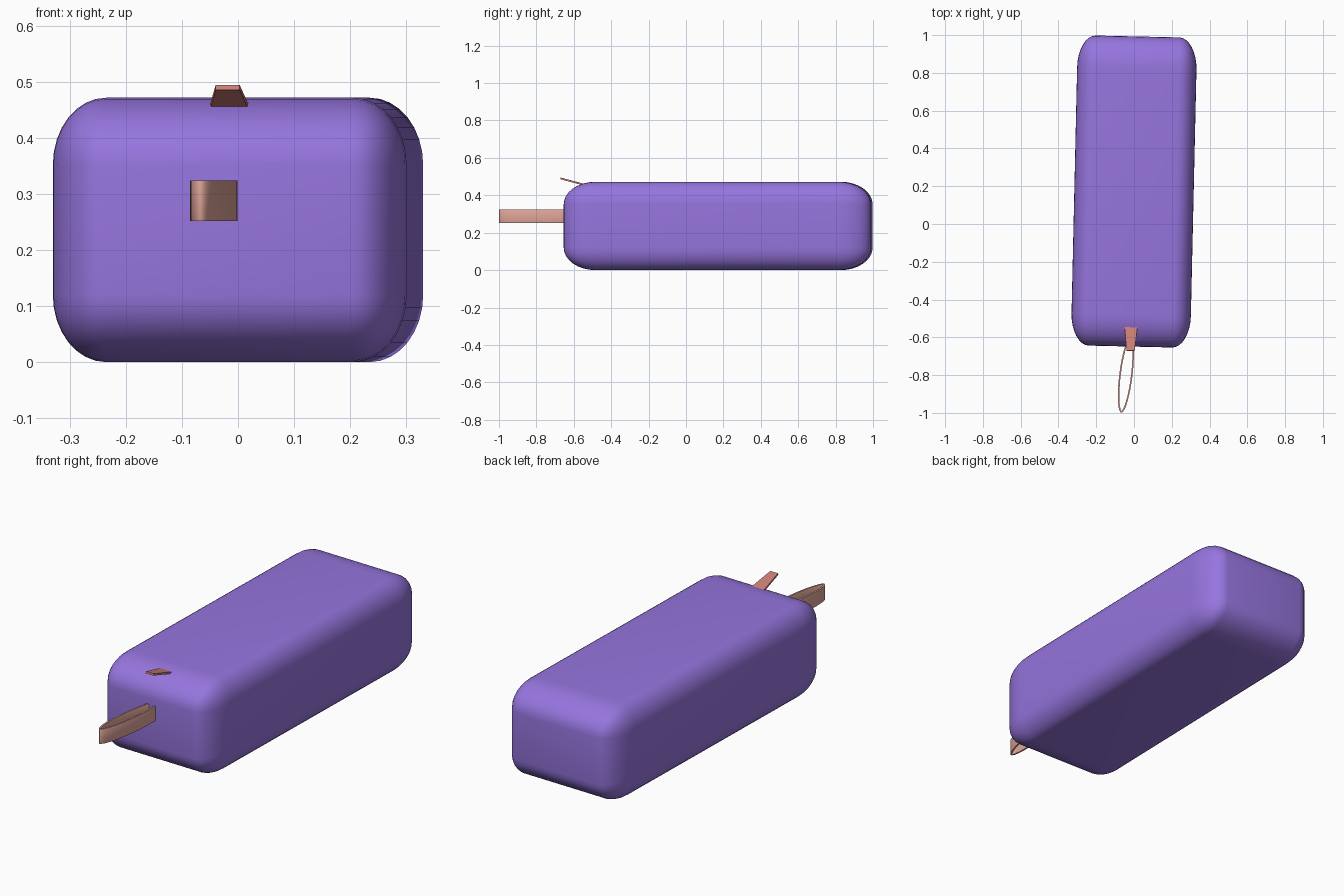
import bpy, bmesh
from math import radians
from mathutils import Matrix, Vector

cube = bpy.data.objects.get("Cube")
if cube:
    bpy.data.objects.remove(cube, do_unlink=True)


def material(name, rgb):
    m = bpy.data.materials.new(name)
    m.use_nodes = True
    m.diffuse_color = (*rgb, 1)
    m.node_tree.nodes["Principled BSDF"].inputs["Base Color"].default_value = (*rgb, 1)
    return m


def add_object(name, bm, mat, location, rotation):
    bmesh.ops.recalc_face_normals(bm, faces=bm.faces)
    mesh = bpy.data.meshes.new(name)
    bm.to_mesh(mesh)
    bm.free()
    mesh.materials.append(mat)
    ob = bpy.data.objects.new(name, mesh)
    ob.location = location
    ob.rotation_euler = [radians(a) for a in rotation]
    bpy.context.collection.objects.link(ob)
    return ob


def smooth(ob, angle):
    bpy.ops.object.select_all(action="DESELECT")
    ob.select_set(True)
    bpy.context.view_layer.objects.active = ob
    bpy.ops.object.shade_smooth_by_angle(angle=radians(angle))


purple = material("purple", (0.305, 0.178, 0.73))
pink = material("pale pink", (0.74, 0.38, 0.32))
red = material("dusty red", (0.61, 0.215, 0.18))

# Body: box with rounding that differs per axis, made by bevelling then stretching
half = Vector((0.316, 0.821, 0.236))
rounding = Vector((0.095, 0.17, 0.12))
bm = bmesh.new()
bmesh.ops.create_cube(bm, size=2)
bmesh.ops.scale(bm, vec=[h / r for h, r in zip(half, rounding)], verts=bm.verts)
bmesh.ops.bevel(bm, geom=bm.edges[:], offset=1, segments=8, profile=0.5, affect="EDGES")
bmesh.ops.scale(bm, vec=rounding, verts=bm.verts)
body = add_object("body", bm, purple, (0, 0.172, 0.236), (0, 0, -1.3))
smooth(body, 40)

# Pull loop: thin oval band
bm = bmesh.new()
bmesh.ops.create_cone(bm, cap_ends=False, segments=48, radius1=1, radius2=1, depth=0.073)
bmesh.ops.scale(bm, vec=(0.035, 0.2, 1), verts=bm.verts)
loop = add_object("pull_loop", bm, pink, (-0.043, -0.8, 0.288), (0, 0, -7))
band = loop.modifiers.new("band", "SOLIDIFY")
band.thickness = 0.008
band.offset = -1
edge = loop.modifiers.new("soft_edge", "BEVEL")
edge.width = 0.002
edge.segments = 2
smooth(loop, 40)

# Tab: thin tapered plate rising toward the front
bm = bmesh.new()
bmesh.ops.create_cube(bm, size=1)
bmesh.ops.scale(bm, vec=(0.055, 0.135, 0.009), verts=bm.verts)
for v in bm.verts:
    v.co.x *= 1.25 if v.co.y > 0 else 0.78
add_object("tab", bm, red, (-0.017, -0.606, 0.473), (-15, 0, -1.3))
